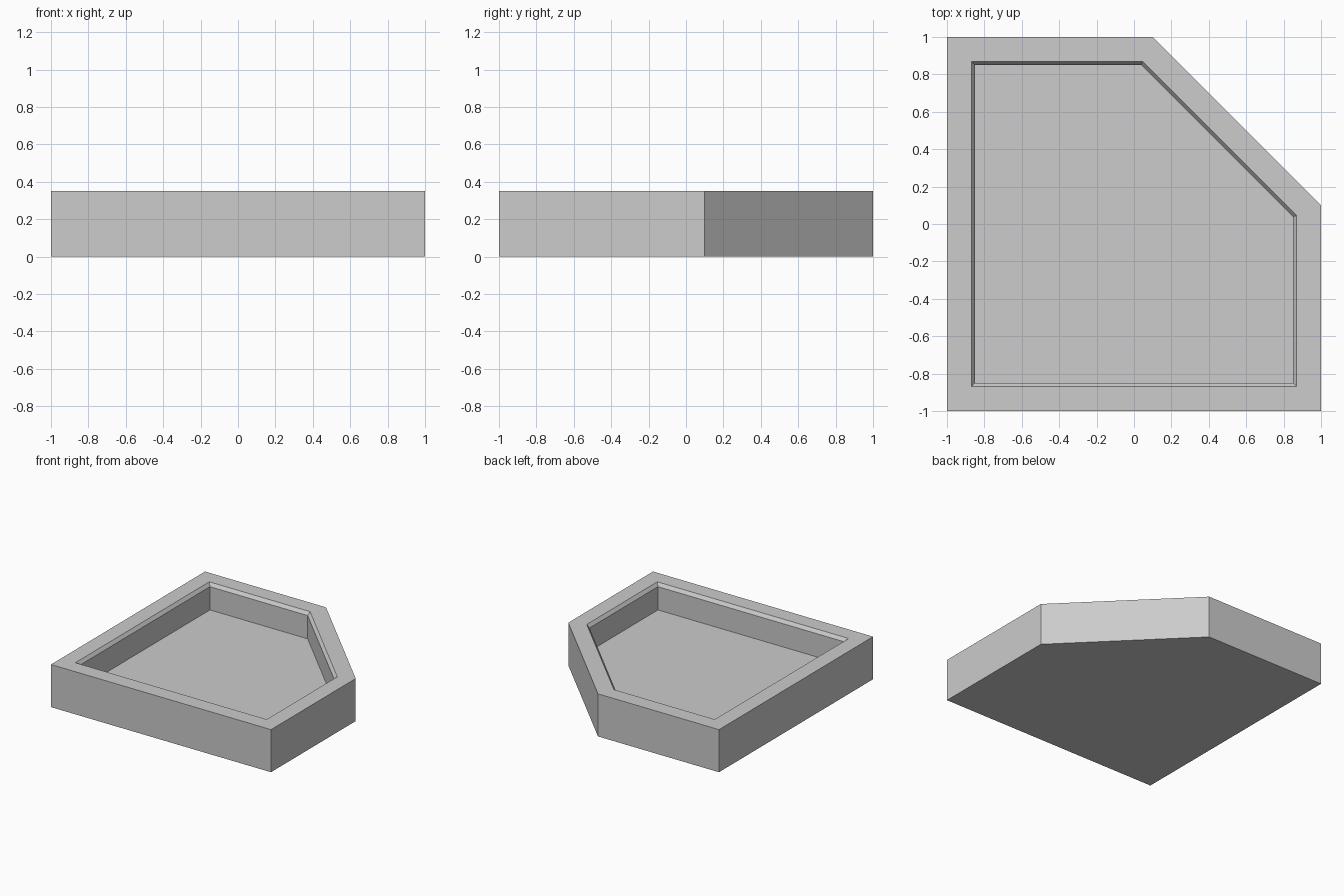
import bpy
import bmesh
import math

default_cube = bpy.data.objects.get("Cube")
if default_cube:
    bpy.data.objects.remove(default_cube, do_unlink=True)

HEIGHT = 0.35      # overall height
WALL = 0.13        # rim width
CHAMFER = 0.02     # width of the sloped inner lip
LIP_Z = 0.323      # bottom of the sloped lip
FLOOR_Z = 0.132    # top of the tray floor


def outline(inset):
    """Square with its back-left corner cut off, inset evenly on all sides."""
    half = 1 - inset
    cut = 1.1 - inset * math.sqrt(2) - half
    return [(-half, -half), (half, -half), (half, cut), (cut, half), (-half, half)]


# Plain grey for the whole tray
grey = bpy.data.materials.new("light_grey")
grey.use_nodes = True
colour = (0.604, 0.604, 0.604, 1)
grey.diffuse_color = colour
grey.node_tree.nodes["Principled BSDF"].inputs["Base Color"].default_value = colour

# Tray section from the outer base, over the rim and lip, down to the floor
section = [(0, 0), (0, HEIGHT), (WALL, HEIGHT),
           (WALL + CHAMFER, LIP_Z), (WALL + CHAMFER, FLOOR_Z)]

bm = bmesh.new()
rings = [[bm.verts.new((x, y, z)) for x, y in outline(inset)] for inset, z in section]
for low, high in zip(rings, rings[1:]):
    for i in range(len(low)):
        j = (i + 1) % len(low)
        bm.faces.new((low[i], low[j], high[j], high[i]))

# Underside and tray floor
bm.faces.new(rings[0][::-1])
bm.faces.new(rings[-1])
bmesh.ops.recalc_face_normals(bm, faces=bm.faces)

mesh = bpy.data.meshes.new("corner_tray")
bm.to_mesh(mesh)
bm.free()
mesh.materials.append(grey)
tray = bpy.data.objects.new("corner_tray", mesh)
bpy.context.collection.objects.link(tray)
